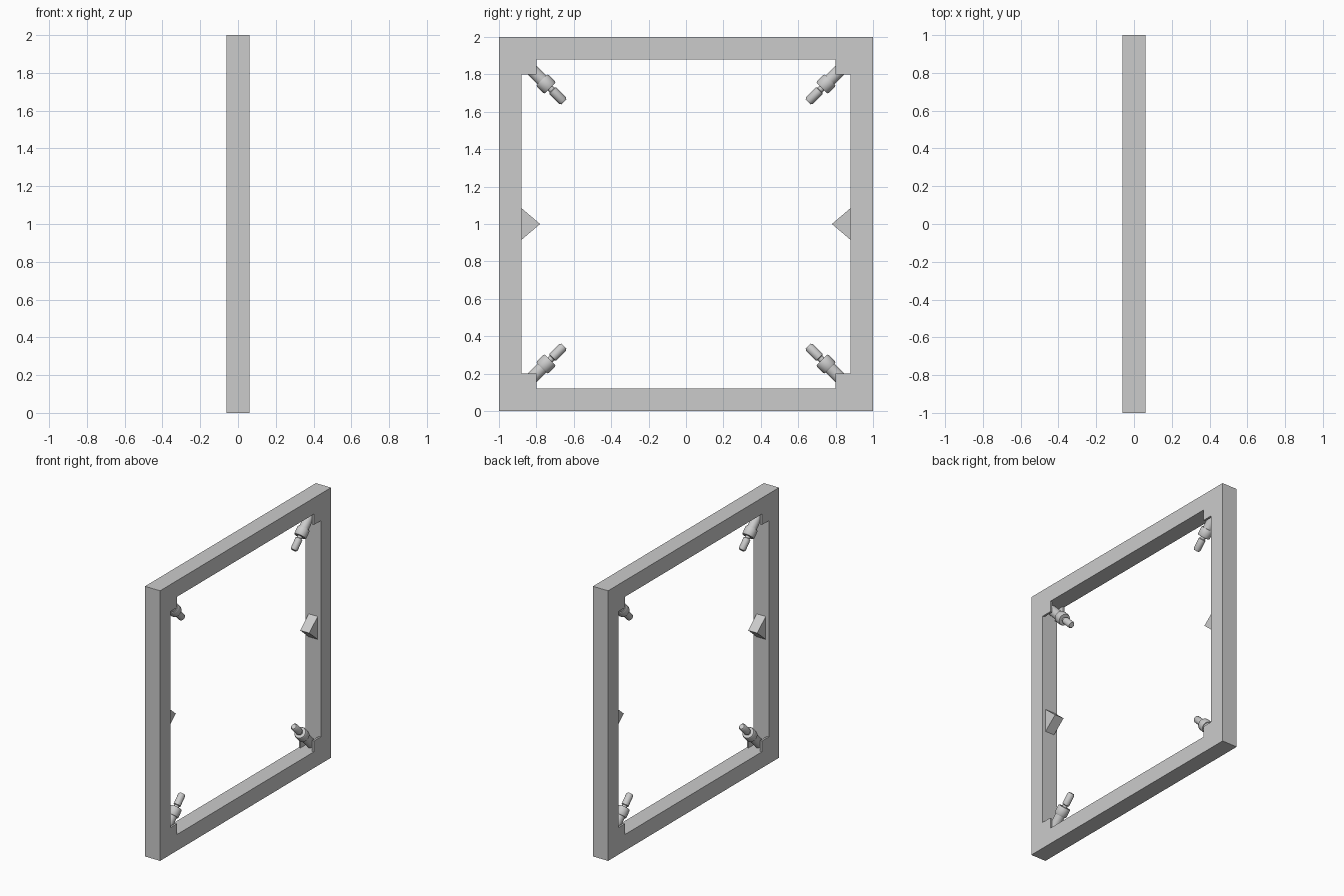
import bpy, bmesh, math
from mathutils import Matrix, Vector

cube = bpy.data.objects.get("Cube")
if cube:
    bpy.data.objects.remove(cube, do_unlink=True)

DEPTH = 0.124    # frame thickness along x
BAR = 0.12       # bar width
INNER = 1 - BAR
CORNER = 0.8     # inner reach of the corner brackets
CHEEK = 0.015    # bracket plate thickness


def make_object(name, bm):
    bmesh.ops.recalc_face_normals(bm, faces=bm.faces)
    mesh = bpy.data.meshes.new(name)
    bm.to_mesh(mesh)
    bm.free()
    obj = bpy.data.objects.new(name, mesh)
    bpy.context.collection.objects.link(obj)
    return obj


def extrude_x(name, outline, x0, x1, hole=None):
    """Extrude a (y, z) outline along x, optionally with a matching hole."""
    bm = bmesh.new()
    rings = [[[bm.verts.new((x, y, z)) for y, z in loop] for x in (x0, x1)]
             for loop in (outline, hole) if loop]
    n = len(outline)
    for a, b in rings:
        for i in range(n):
            j = (i + 1) % n
            bm.faces.new((a[i], a[j], b[j], b[i]))
    for side in (0, 1):
        if hole:
            o, h = rings[0][side], rings[1][side]
            for i in range(n):
                j = (i + 1) % n
                bm.faces.new((o[i], o[j], h[j], h[i]))
        else:
            bm.faces.new(rings[0][side])
    return make_object(name, bm)


def square(r):
    return [(-r, 1 - r), (r, 1 - r), (r, 1 + r), (-r, 1 + r)]


def lathe(name, profile, origin, direction, steps=24):
    """Revolve (radius, height) points about the given axis."""
    bm = bmesh.new()
    verts = [bm.verts.new((r, 0, h)) for r, h in profile]
    edges = [bm.edges.new(pair) for pair in zip(verts, verts[1:])]
    bmesh.ops.spin(bm, geom=verts + edges, axis=(0, 0, 1), cent=(0, 0, 0),
                   angle=math.tau, steps=steps)
    bmesh.ops.remove_doubles(bm, verts=bm.verts, dist=1e-5)
    turn = direction.to_track_quat('Z', 'Y').to_matrix().to_4x4()
    bm.transform(Matrix.Translation(origin) @ turn)
    obj = make_object(name, bm)
    bpy.ops.object.select_all(action='DESELECT')
    obj.select_set(True)
    bpy.context.view_layer.objects.active = obj
    bpy.ops.object.shade_smooth_by_angle(angle=math.radians(35))
    return obj


# Square frame
half = DEPTH / 2
extrude_x("frame", square(1), -half, half, square(INNER))

# Barrel, collar, neck and rounded tip of each corner nozzle
NOZZLE = [(0, 0), (0.034, 0), (0.034, 0.155), (0.040, 0.155), (0.044, 0.162),
          (0.044, 0.210), (0.040, 0.217), (0.018, 0.217), (0.018, 0.232),
          (0.025, 0.236), (0.025, 0.312), (0.018, 0.322), (0, 0.322)]

for sy, side in ((-1, "right"), (1, "left")):
    for sz, level in ((-1, "lower"), (1, "upper")):
        # Two plates with an open pocket between them
        plate = [(sy * a, 1 + sz * b) for a, b in
                 ((CORNER, CORNER), (INNER, CORNER), (INNER, INNER), (CORNER, INNER))]
        extrude_x(f"{level}_{side}_bracket_outer", plate, half - CHEEK, half)
        extrude_x(f"{level}_{side}_bracket_inner", plate, -half, CHEEK - half)
        # Nozzle aimed at the middle of the frame
        lathe(f"{level}_{side}_nozzle", NOZZLE,
              Vector((0, sy * INNER, 1 + sz * INNER)), Vector((0, -sy, -sz)))
    # Pointed marker halfway up the bar
    wedge = [(sy * INNER, 0.915), (sy * INNER, 1.085), (sy * 0.78, 1)]
    extrude_x(f"{side}_wedge", wedge, -0.037, 0.037)
